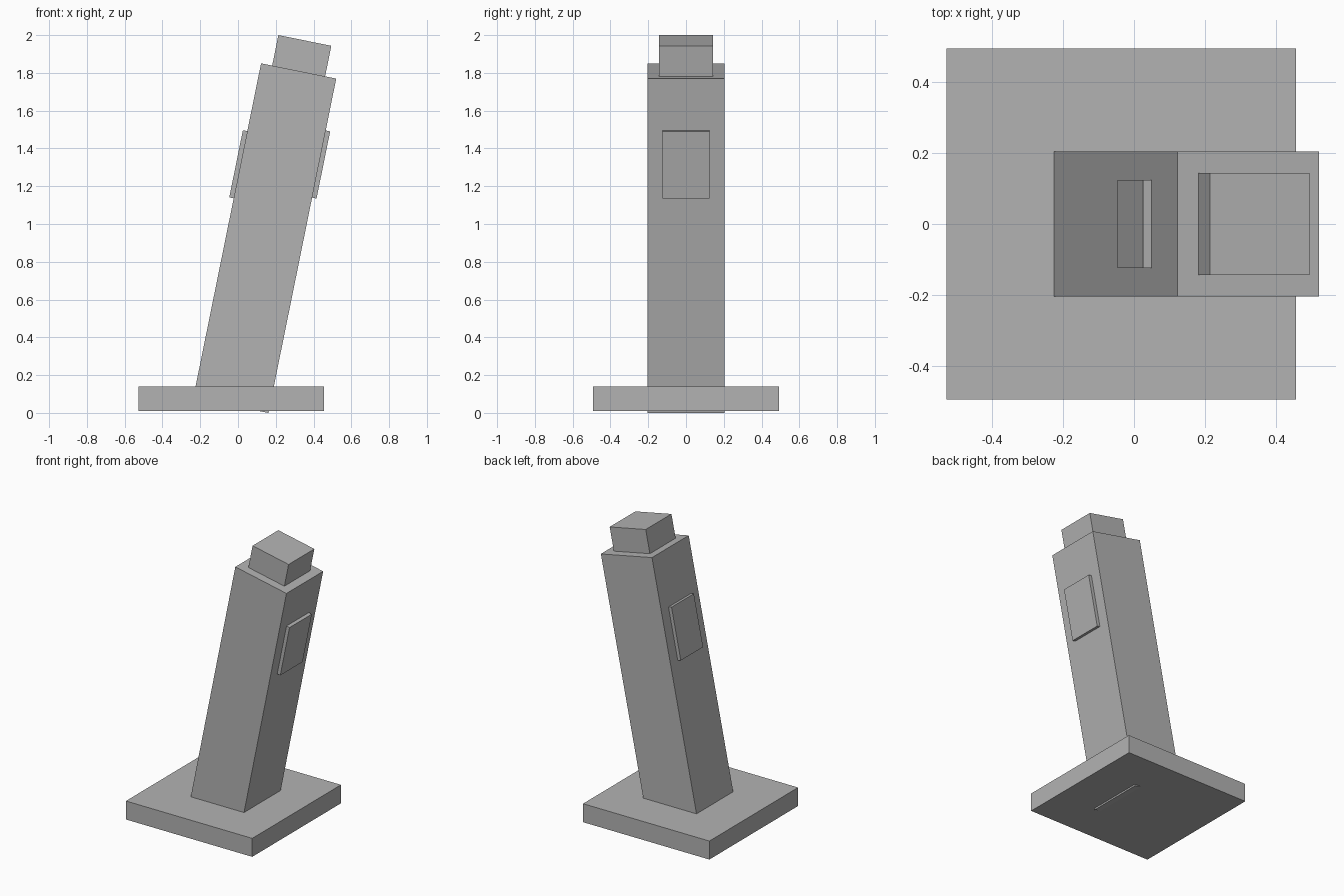
import bpy
from math import sin, cos
from mathutils import Matrix, Vector

cube = bpy.data.objects.get("Cube")
if cube:
    bpy.data.objects.remove(cube, do_unlink=True)

grey = bpy.data.materials.new("plain_grey")
grey.use_nodes = True
colour = (0.45, 0.45, 0.45, 1)
grey.diffuse_color = colour
bsdf = next(n for n in grey.node_tree.nodes if n.type == 'BSDF_PRINCIPLED')
bsdf.inputs["Base Color"].default_value = colour

LEAN = 0.2
TOP = Vector((0.321, 0, 1.81))  # centre of the tower's top face


def box(name, low, high, frame=Matrix.Identity(4)):
    """Box between two corners, placed in the given frame."""
    low, high = Vector(low), Vector(high)
    bpy.ops.mesh.primitive_cube_add(size=1)
    obj = bpy.context.object
    obj.name = obj.data.name = name
    size = Matrix.Diagonal((*(high - low), 1))
    obj.data.transform(Matrix.Translation((low + high) / 2) @ size)
    obj.matrix_world = frame
    obj.data.materials.append(grey)
    return obj


# Flat square base
box("base", (-0.527, -0.493, 0.01), (0.456, 0.493, 0.14))

# Leaning tower and cap, measured down and up from the tower's top
leaning = Matrix.Translation(TOP) @ Matrix.Rotation(LEAN, 4, 'Y')
box("tower", (-0.203, -0.204, -1.806), (0.203, 0.204, 0), leaning)
box("cap", (-0.143, -0.143, -0.01), (0.143, 0.143, 0.165), leaning)

# Raised side panels, set at matching heights above the ground
for name, side, top in (("right_panel", -1, -0.366), ("left_panel", 1, -0.28)):
    inner, outer = 0.19 * side, 0.227 * side
    box(name, (min(inner, outer), -0.124, top - 0.363),
        (max(inner, outer), 0.124, top), leaning)
